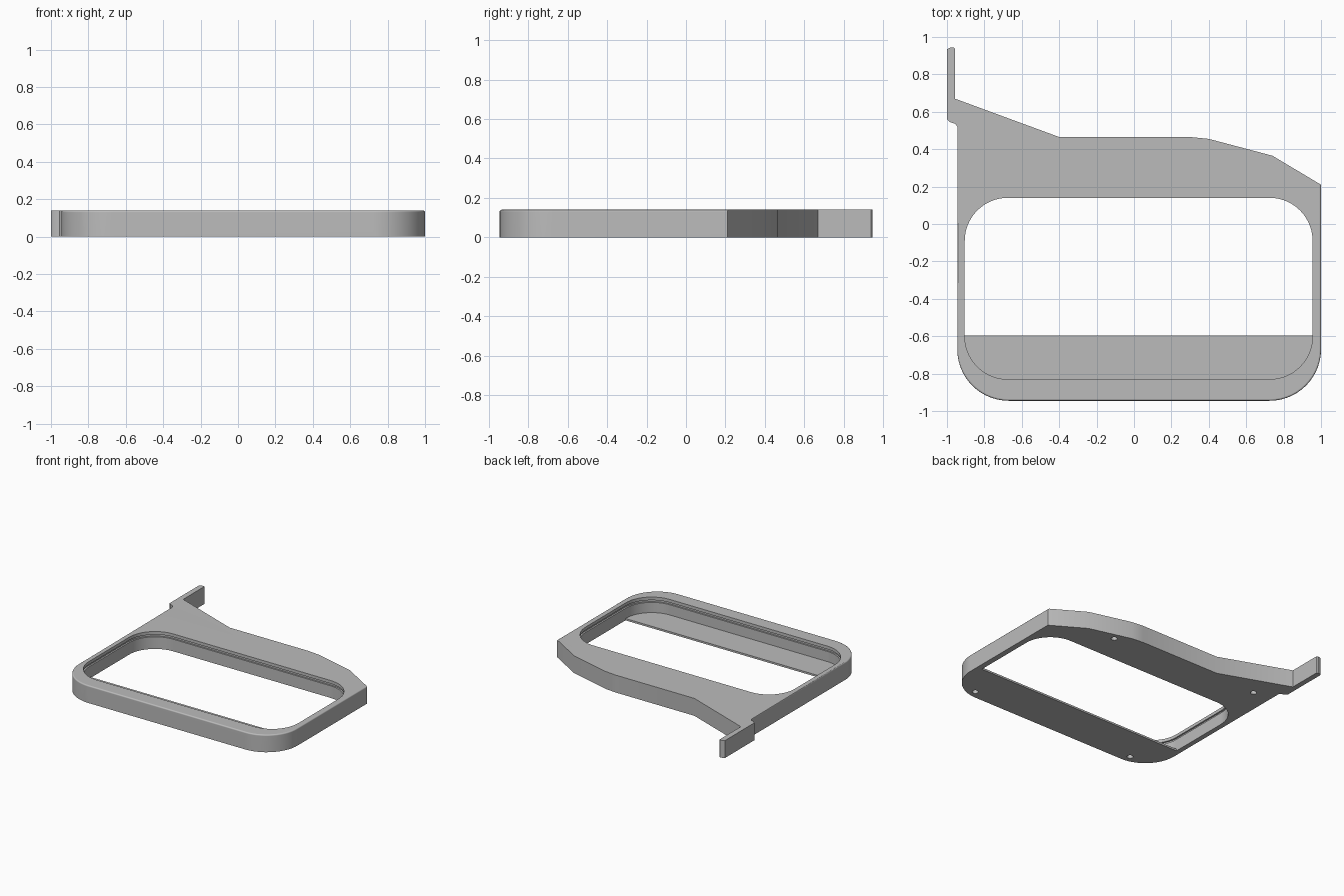
import bpy
import bmesh
from math import cos, sin, radians

cube = bpy.data.objects.get("Cube")
if cube:
    bpy.data.objects.remove(cube, do_unlink=True)

HEIGHT = 0.14
grey = bpy.data.materials.new("light grey")
grey.use_nodes = True
grey.diffuse_color = (0.5, 0.5, 0.5, 1)
grey.node_tree.nodes["Principled BSDF"].inputs["Base Color"].default_value = (0.5, 0.5, 0.5, 1)


def arc(cx, cy, r, start, end, steps=14):
    angles = [radians(start + (end - start) * i / steps) for i in range(steps + 1)]
    return [(cx + r * cos(a), cy + r * sin(a)) for a in angles]


def rounded_rect(x0, x1, y0, y1, r):
    return (arc(x1 - r, y1 - r, r, 90, 0) + arc(x1 - r, y0 + r, r, 0, -90)
            + arc(x0 + r, y0 + r, r, -90, -180) + arc(x0 + r, y1 - r, r, 180, 90))


def prism(name, outline, z0, z1, rounded_edge=None):
    """Extrude an outline; round the top edges picked by a rule."""
    bm = bmesh.new()
    base = bm.faces.new([bm.verts.new((x, y, z0)) for x, y in outline])
    top = bmesh.ops.extrude_face_region(bm, geom=[base])["geom"]
    for v in top:
        if isinstance(v, bmesh.types.BMVert):
            v.co.z = z1
    bmesh.ops.recalc_face_normals(bm, faces=bm.faces)
    if rounded_edge:
        edges = [e for e in bm.edges
                 if all(v.co.z > z1 - 1e-4 and rounded_edge(v.co) for v in e.verts)]
        bmesh.ops.bevel(bm, geom=edges, offset=0.022, segments=4,
                        profile=0.5, affect='EDGES', clamp_overlap=True)
    mesh = bpy.data.meshes.new(name)
    bm.to_mesh(mesh)
    bm.free()
    mesh.materials.append(grey)
    obj = bpy.data.objects.new(name, mesh)
    bpy.context.collection.objects.link(obj)
    return obj


def activate(obj):
    bpy.ops.object.select_all(action='DESELECT')
    obj.select_set(True)
    bpy.context.view_layer.objects.active = obj


def cut(obj, cutter):
    cutter.hide_render = True
    mod = obj.modifiers.new("cut", 'BOOLEAN')
    mod.operation = 'DIFFERENCE'
    mod.solver = 'EXACT'
    mod.object = cutter
    activate(obj)
    bpy.ops.object.modifier_apply(modifier=mod.name)
    bpy.data.objects.remove(cutter, do_unlink=True)


# Frame body with the side arm and the sloping back edge
body = ([(1, 0.21)]
        + arc(0.725, -0.67, 0.275, 0, -90)
        + arc(-0.67, -0.67, 0.275, -90, -180)
        + [(-0.945, 0.52), (-0.955, 0.535), (-0.985, 0.545), (-1, 0.56),
           (-1, 0.935), (-0.985, 0.942), (-0.965, 0.945), (-0.957, 0.938),
           (-0.957, 0.67), (-0.4, 0.465), (0.3, 0.465), (0.4, 0.455),
           (0.74, 0.365)])
frame = prism("frame", body, 0, HEIGHT,
              lambda p: p.y < 0.525 and (p.x > 0.99 or p.x < -0.94 or p.y < -0.6))

# Window opening, with a thin groove around its inner wall
cut(frame, prism("opening_cutter", rounded_rect(-0.905, 0.955, -0.83, 0.14, 0.23), -0.1, 0.3))
cut(frame, prism("groove_cutter", rounded_rect(-0.918, 0.968, -0.843, 0.153, 0.243), 0.097, 0.115))

# Screw holes in the underside
for x, y in [(0.78, -0.88), (-0.7, -0.88), (0.5, 0.37), (-0.79, 0.42)]:
    cut(frame, prism("hole_cutter", arc(x, y, 0.023, 0, 345, 23), -0.05, 0.04))

# Thin shelf across the front of the opening
shelf_outline = arc(0.725, -0.6, 0.23, 0, -90) + arc(-0.675, -0.6, 0.23, -90, -180)
shelf = prism("front_shelf", [(-0.905, -0.595), (0.955, -0.595)] + shelf_outline, 0, 0.015)

for obj in (frame, shelf):
    activate(obj)
    bpy.ops.object.shade_smooth_by_angle(angle=radians(30))
    obj.modifiers.new("clean_shading", 'WEIGHTED_NORMAL').keep_sharp = True
